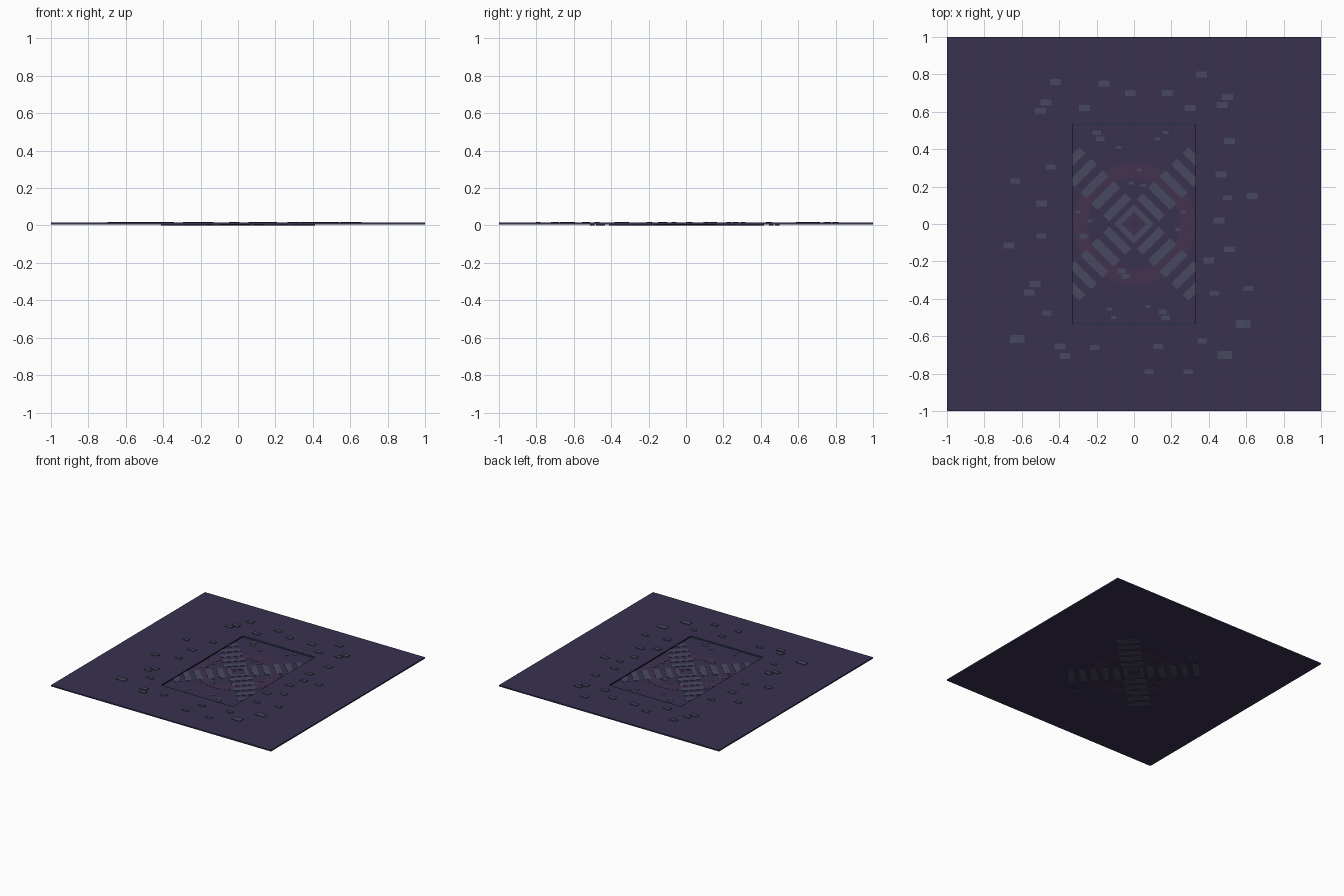
import bpy, bmesh, math
from mathutils import Matrix, Vector

if "Cube" in bpy.data.objects:
    bpy.data.objects.remove(bpy.data.objects["Cube"])


def material(name, rgb):
    m = bpy.data.materials.new(name)
    m.diffuse_color = (*rgb, 1)
    m.use_nodes = True
    m.node_tree.nodes["Principled BSDF"].inputs["Base Color"].default_value = m.diffuse_color
    return m


PURPLE = material("floor_purple", (0.040, 0.031, 0.080))
SLATE = material("slate", (0.066, 0.066, 0.120))
PLUM = material("plum", (0.054, 0.032, 0.080))
DARK = material("dark_trim", (0.012, 0.012, 0.022))
BLUE = material("blue_trim", (0.020, 0.070, 0.130))

# heights: slab underside, recess floor, slab top
Z_UNDER, Z_FLOOR, Z_TOP = 0.004, 0.006, 0.015
REC_X, REC_Y = 0.33, 0.535


def finish(name, bm, mat):
    bmesh.ops.recalc_face_normals(bm, faces=bm.faces[:])
    me = bpy.data.meshes.new(name)
    bm.to_mesh(me)
    bm.free()
    me.materials.append(mat)
    ob = bpy.data.objects.new(name, me)
    bpy.context.collection.objects.link(ob)
    return ob


def add_box(bm, x, y, sx, sy, z0, z1, angle=0):
    # angle turns the box and its position about the centre
    m = (Matrix.Rotation(angle, 4, 'Z')
         @ Matrix.Translation((x, y, (z0 + z1) / 2))
         @ Matrix.Diagonal((sx, sy, z1 - z0, 1)))
    bmesh.ops.create_cube(bm, size=1, matrix=m)


def add_ring(bm, r_in, r_out, z0, z1, n, turn=0):
    rows = []
    for i in range(n):
        a = turn + 2 * math.pi * i / n
        c, s = math.cos(a), math.sin(a)
        rows.append([bm.verts.new((r * c, r * s, z)) for r, z in
                     ((r_in, z0), (r_out, z0), (r_out, z1), (r_in, z1))])
    for i in range(n):
        a, b = rows[i], rows[(i + 1) % n]
        for k in range(4):
            bm.faces.new((a[k], b[k], b[(k + 1) % 4], a[(k + 1) % 4]))


# square slab with a rectangular recess in its top
bm = bmesh.new()
corners = ((-1, -1), (1, -1), (1, 1), (-1, 1))
loops = []
for hx, hy, z in ((1, 1, Z_UNDER), (1, 1, Z_TOP), (REC_X, REC_Y, Z_TOP), (REC_X, REC_Y, Z_FLOOR)):
    loops.append([bm.verts.new((hx * cx, hy * cy, z)) for cx, cy in corners])
for lo, hi in zip(loops, loops[1:]):
    for i in range(4):
        j = (i + 1) % 4
        bm.faces.new((lo[i], lo[j], hi[j], hi[i]))
bm.faces.new(loops[0])
bm.faces.new(loops[-1])
finish("floor_slab", bm, PURPLE)

# dark edging round the recess, with blue strips on the short ends
bm = bmesh.new()
for s in (-1, 1):
    add_box(bm, s * (REC_X - 0.002), 0, 0.004, 2 * REC_Y, Z_FLOOR, Z_TOP)
    add_box(bm, 0, s * (REC_Y - 0.002), 2 * REC_X, 0.004, Z_FLOOR, Z_TOP)
finish("recess_edging", bm, DARK)
bm = bmesh.new()
for s in (-1, 1):
    add_box(bm, 0, s * (REC_Y - 0.005), 2 * REC_X - 0.02, 0.002, Z_FLOOR, Z_TOP - 0.002)
finish("recess_end_strips", bm, BLUE)

# round band and centre diamond, showing on both sides of the slab
bm = bmesh.new()
add_ring(bm, 0.245, 0.325, 0.003, 0.007, 48)
add_ring(bm, 0.03, 0.06, 0.003, 0.007, 4)
finish("round_band", bm, PLUM)

# diagonal cross of bars round a diamond
bm = bmesh.new()
add_ring(bm, 0.065, 0.105, 0.0, 0.009, 4)
for arm in range(4):
    for k in range(5):
        add_box(bm, 0.127 + 0.0865 * k, 0, 0.046, 0.17, 0.0, 0.009,
                math.pi / 4 + arm * math.pi / 2)
finish("cross_bars", bm, SLATE)


def tiles(name, groups, z0, z1):
    bm = bmesh.new()
    for (w, d), places in groups:
        for x, y in places:
            add_box(bm, x, y, w, d, z0, z1)
    finish(name, bm, SLATE)


# raised tiles scattered on the slab
large = [(.585, -.535), (-.625, -.615), (.485, -.70)]
medium = [(-.42, .76), (-.16, .75), (.36, .80), (-.02, .70), (.18, .70), (.50, .68),
          (.47, .635), (-.47, .65), (-.50, .605), (-.265, .62), (.30, .62), (.51, .445),
          (.465, .265), (.63, .15), (-.495, .11), (.455, .02), (-.67, -.115), (.51, -.135),
          (.40, -.195), (-.53, -.32), (-.56, -.365), (-.395, -.655), (-.37, -.705)]
small = [(-.445, .305), (-.635, .23), (.50, .14), (-.495, -.065), (.61, -.345), (.43, -.37),
         (-.465, -.475), (-.21, -.66), (.13, -.655), (.365, -.625), (.08, -.79), (.29, -.79)]
tiles("slab_tiles", [((.078, .044), large), ((.058, .032), medium), ((.050, .026), small)],
      0.012, 0.020)

# small tiles in the recess
wide = [(-.20, .487), (-.18, .455), (-.27, -.065), (-.065, -.25), (-.045, -.28),
        (.155, -.47), (.17, -.50)]
tiny = [(.17, .49), (.125, .455), (-.08, .41), (.03, .29), (-.015, .22), (.05, .205),
        (-.30, .065), (-.235, .015), (.265, .065), (.235, -.03), (-.13, -.455),
        (-.11, -.50), (.075, -.44)]
tiles("recess_tiles", [((.045, .024), wide), ((.028, .016), tiny)], 0.001, 0.0085)
